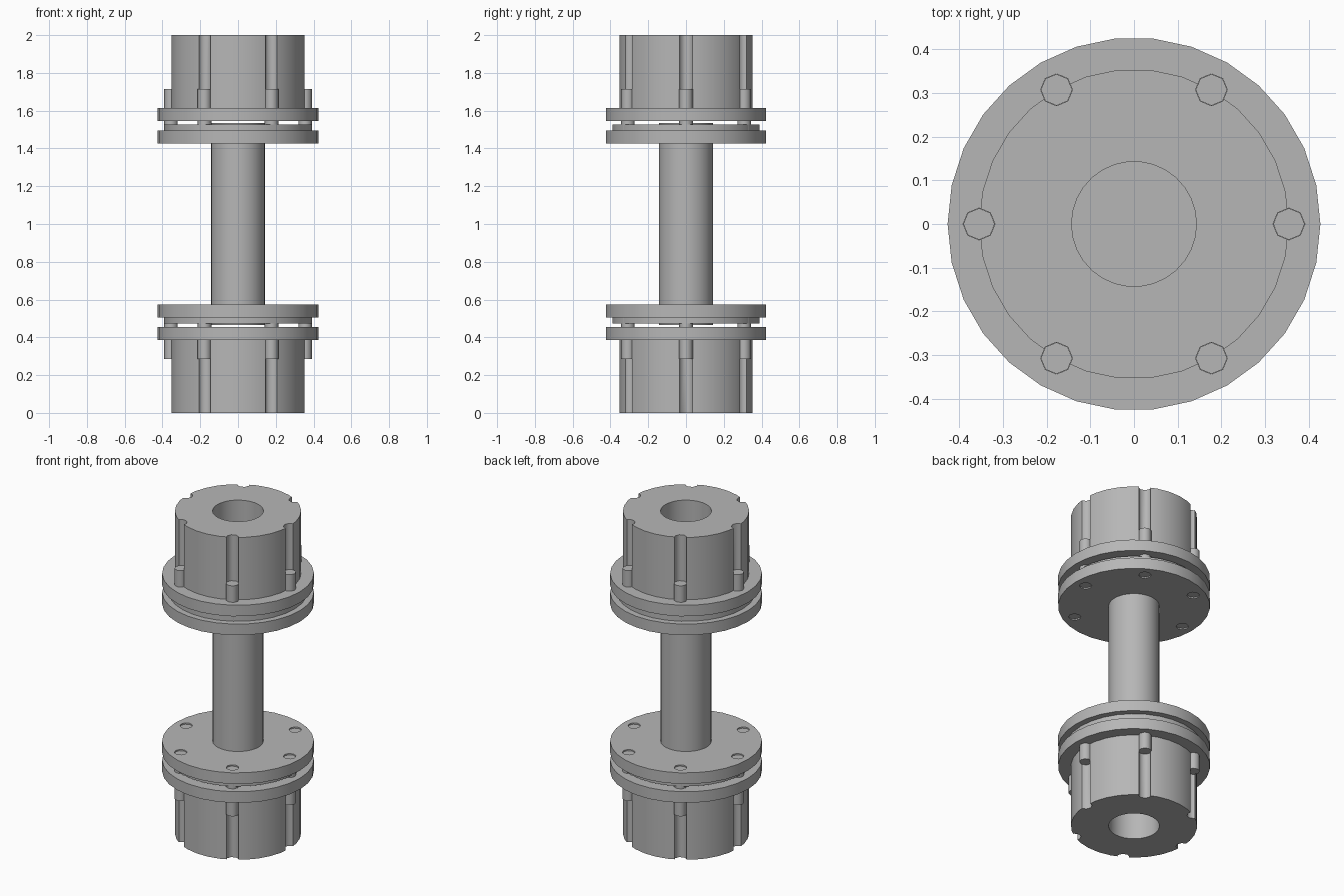
import bpy
import bmesh
from math import radians, pi
from mathutils import Vector, Matrix

if "Cube" in bpy.data.objects:
    bpy.data.objects.remove(bpy.data.objects["Cube"], do_unlink=True)

steel = bpy.data.materials.new("grey steel")
steel.use_nodes = True
COLOUR = (0.47, 0.47, 0.47, 1)
steel.diffuse_color = COLOUR
steel.node_tree.nodes["Principled BSDF"].inputs["Base Color"].default_value = COLOUR

SIDES = 30
SHAFT_R, HUB_R, DISC_R, FLANGE_R = 0.143, 0.355, 0.39, 0.427
BOLT_R, BOLT_CIRCLE, BOLT_SIDES = 0.036, 0.355, 8
BOLTS = [Matrix.Rotation(i * pi / 3, 3, 'Z') @ Vector((BOLT_CIRCLE, 0, 0)) for i in range(6)]


def add_object(name, bm):
    bmesh.ops.recalc_face_normals(bm, faces=bm.faces[:])
    mesh = bpy.data.meshes.new(name)
    bm.to_mesh(mesh)
    bm.free()
    mesh.materials.append(steel)
    obj = bpy.data.objects.new(name, mesh)
    bpy.context.collection.objects.link(obj)
    return obj


def cylinder(bm, r, z0, z1, sides=SIDES, at=Vector()):
    place = Matrix.Translation((at.x, at.y, (z0 + z1) / 2))
    bmesh.ops.create_cone(bm, cap_ends=True, segments=sides, radius1=r, radius2=r,
                          depth=z1 - z0, matrix=place @ Matrix.Rotation(pi / 2, 4, 'Z'))


def disc(name, r, z0, z1):
    bm = bmesh.new()
    cylinder(bm, r, z0, z1)
    return add_object(name, bm)


def bolt_ring(name, r, z0, z1):
    bm = bmesh.new()
    for at in BOLTS:
        cylinder(bm, r, z0, z1, BOLT_SIDES, at)
    return add_object(name, bm)


def lathe(name, profile):
    bm = bmesh.new()
    verts = [bm.verts.new((r, 0, z)) for r, z in profile]
    edges = [bm.edges.new((a, b)) for a, b in zip(verts, verts[1:] + verts[:1])]
    bmesh.ops.spin(bm, geom=verts + edges, cent=(0, 0, 0), axis=(0, 0, 1),
                   angle=2 * pi, steps=SIDES, use_merge=True)
    bmesh.ops.remove_doubles(bm, verts=bm.verts[:], dist=0.0001)
    return add_object(name, bm)


def cut(obj, cutter):
    mod = obj.modifiers.new("cut", 'BOOLEAN')
    mod.operation, mod.solver, mod.object = 'DIFFERENCE', 'EXACT', cutter
    bpy.context.view_layer.update()
    graph = bpy.context.evaluated_depsgraph_get()
    mesh = bpy.data.meshes.new_from_object(obj.evaluated_get(graph))
    obj.modifiers.clear()
    obj.data = mesh
    bpy.data.objects.remove(cutter, do_unlink=True)


# Central shaft, its ends closing the hub bores
parts = [disc("shaft", SHAFT_R, 0.465, 1.535)]

# Upper coupling: flanged hub with bore and bolt grooves
hub = lathe("upper_hub", [(SHAFT_R, 1.544), (FLANGE_R, 1.544), (FLANGE_R, 1.613),
                          (HUB_R, 1.613), (HUB_R, 2), (SHAFT_R, 2)])
cut(hub, bolt_ring("groove_cutter", BOLT_R + 0.0005, 1.605, 2.1))

# Shaft flange with shallow recesses over the bolt ends
flange = disc("upper_shaft_flange", FLANGE_R, 1.427, 1.496)
cut(flange, bolt_ring("recess_cutter", BOLT_R, 1.4, 1.44))

# Flexible disc pack and bolts
pack = disc("upper_disc_pack", DISC_R, 1.496, 1.528)
bolts = bolt_ring("upper_bolts", BOLT_R, 1.435, 1.715)
upper = [hub, flange, pack, bolts]
parts += upper

# Lower coupling mirrored about mid height
for obj in upper:
    bm = bmesh.new()
    bm.from_mesh(obj.data)
    for v in bm.verts:
        v.co.z = 2 - v.co.z
    bmesh.ops.reverse_faces(bm, faces=bm.faces[:])
    parts.append(add_object(obj.name.replace("upper", "lower"), bm))

# Smooth round walls, crisp rims
bpy.ops.object.select_all(action='DESELECT')
for obj in parts:
    obj.select_set(True)
bpy.context.view_layer.objects.active = parts[0]
bpy.ops.object.shade_smooth_by_angle(angle=radians(50))
